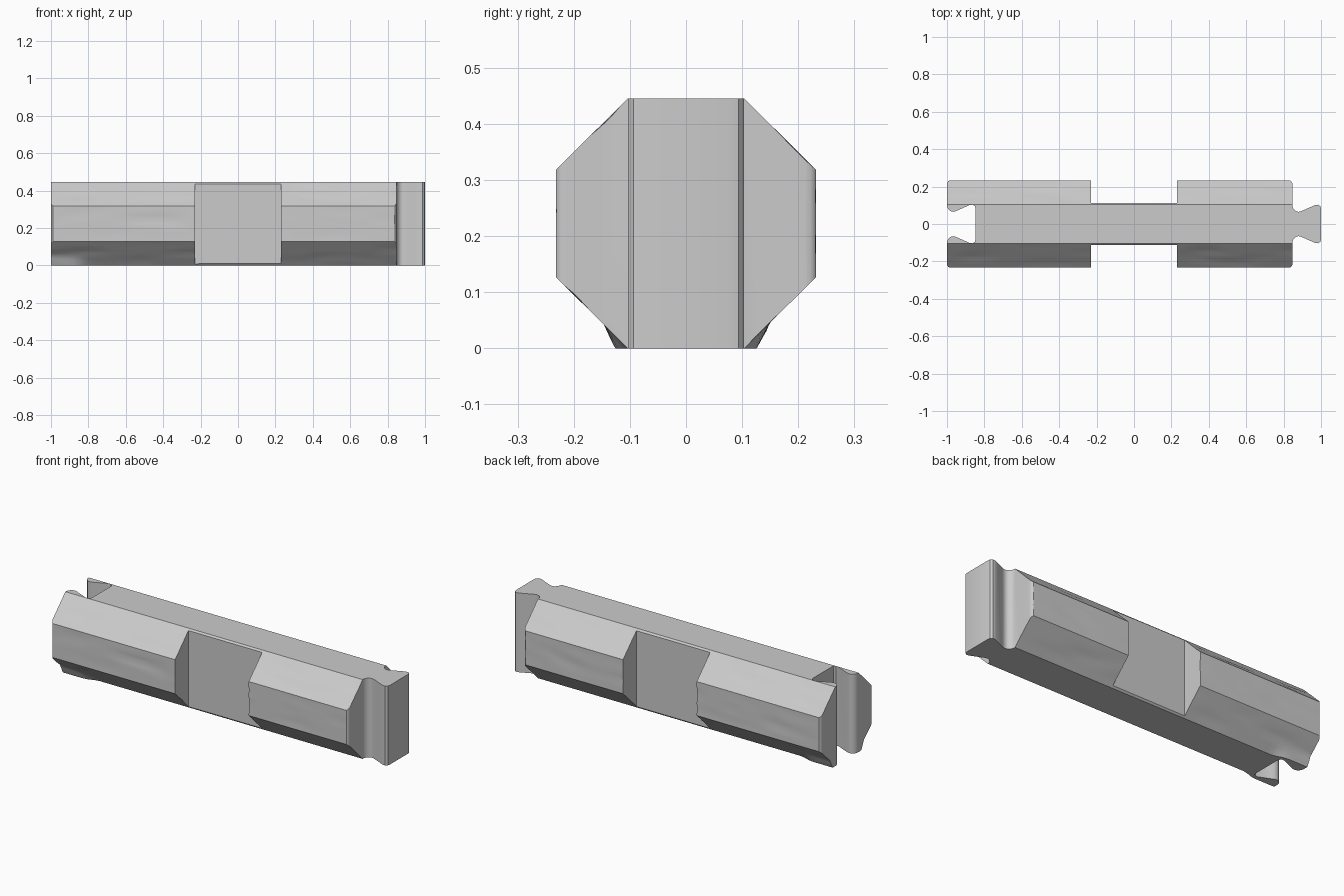
import bpy, bmesh, math
from mathutils import Vector, noise

cube = bpy.data.objects.get("Cube")
if cube:
    bpy.data.objects.remove(cube, do_unlink=True)

HEIGHT = 0.445      # overall height of the beam
SHOULDER = 0.847    # where the tenon starts
HALF_WIDTH = 0.232
WAIST = 0.113       # half width between the side notches
NOTCH = 0.229       # half length of the side notches

grey = bpy.data.materials.new("plain grey")
grey.use_nodes = True
grey.diffuse_color = (0.6, 0.6, 0.6, 1)
grey.node_tree.nodes["Principled BSDF"].inputs["Base Color"].default_value = (0.6, 0.6, 0.6, 1)


def make_object(name, bm):
    bmesh.ops.recalc_face_normals(bm, faces=bm.faces)
    mesh = bpy.data.meshes.new(name)
    bm.to_mesh(mesh)
    bm.free()
    obj = bpy.data.objects.new(name, mesh)
    bpy.context.collection.objects.link(obj)
    mesh.materials.append(grey)
    return obj


def octagon_ring(x, steps=8):
    """Eight-sided section at x, with shallow carved grain on the side faces."""
    flat, low = 0.104, 0.127
    right = [(flat, 0), (HALF_WIDTH, low), (HALF_WIDTH, HEIGHT - low), (flat, HEIGHT)]
    corners = right + [(-y, z) for y, z in reversed(right)]
    foot = min(1, max(0, (-0.8 - x) / 0.06))
    ring = []
    for i, a in enumerate(corners):
        a, b = Vector(a), Vector(corners[(i + 1) % 8])
        count = 1 if i in (3, 7) else steps
        for k in range(count):
            t = k / count
            p = a.lerp(b, t)
            grain = max(0, noise.noise(Vector((x * 4, p.x * 22, p.y * 22))))
            p += (Vector((0, HEIGHT / 2)) - p) * 0.03 * grain * math.sin(math.pi * t)
            # flared foot along the lower edges at the socket end
            p.x += math.copysign(0.022 * foot * max(0, 1 - p.y / 0.05), p.x)
            ring.append((x, p.x, p.y))
    return ring


def octagon_beam(name, length=1.1, segments=70):
    bm = bmesh.new()
    rings = []
    for i in range(segments + 1):
        x = -length + 2 * length * i / segments
        rings.append([bm.verts.new(co) for co in octagon_ring(x)])
    n = len(rings[0])
    for r0, r1 in zip(rings, rings[1:]):
        for j in range(n):
            k = (j + 1) % n
            bm.faces.new((r0[j], r0[k], r1[k], r1[j]))
    bm.faces.new(rings[0])
    bm.faces.new(rings[-1])
    return make_object(name, bm)


def corner(x, y, sign, radius=0.02):
    """Rounded outer corner, from the end face round to the long side."""
    angles = [math.radians(a) for a in (0, 22.5, 45, 67.5, 90)]
    return [(x + sign * radius * (math.cos(a) - 1), y + radius * (math.sin(a) - 1))
            for a in angles]


# Dovetail half profile, used for the tenon and, shifted, for the socket
dovetail = [(1, 0.08), (0.997, 0.094), (0.986, 0.103), (0.97, 0.102), (0.895, 0.069),
            (0.88, 0.065), (0.865, 0.069), (0.853, 0.08), (SHOULDER, 0.095)]
socket = [(x - SHOULDER - 1, y) for x, y in dovetail]
socket[-1] = (-1, 0.095)

# Half plan of the beam, running from tenon to socket
half = dovetail + corner(SHOULDER, HALF_WIDTH + 0.002, 1)
half += [(NOTCH, HALF_WIDTH + 0.002), (NOTCH, WAIST), (-NOTCH, WAIST), (-NOTCH, HALF_WIDTH + 0.002)]
half += corner(-1, HALF_WIDTH + 0.002, -1)[::-1] + socket[::-1]
outline = half + [(x, -y) for x, y in reversed(half)]

# Plan extruded upwards, to trim the beam
bm = bmesh.new()
base = bm.faces.new([bm.verts.new((x, y, -0.1)) for x, y in outline])
top = bmesh.ops.extrude_face_region(bm, geom=[base])
bmesh.ops.translate(bm, vec=(0, 0, 0.7),
                    verts=[v for v in top["geom"] if isinstance(v, bmesh.types.BMVert)])
plan = make_object("plan_trimmer", bm)
plan.hide_render = True

# Beam kept only inside the plan
beam = octagon_beam("dovetail_beam")
trim = beam.modifiers.new("trim", 'BOOLEAN')
trim.operation = 'INTERSECT'
trim.solver = 'EXACT'
trim.object = plan
bpy.ops.object.select_all(action='DESELECT')
beam.select_set(True)
bpy.context.view_layer.objects.active = beam
bpy.ops.object.modifier_apply(modifier=trim.name)
bpy.data.objects.remove(plan, do_unlink=True)
bpy.ops.object.shade_smooth_by_angle(angle=math.radians(30))
